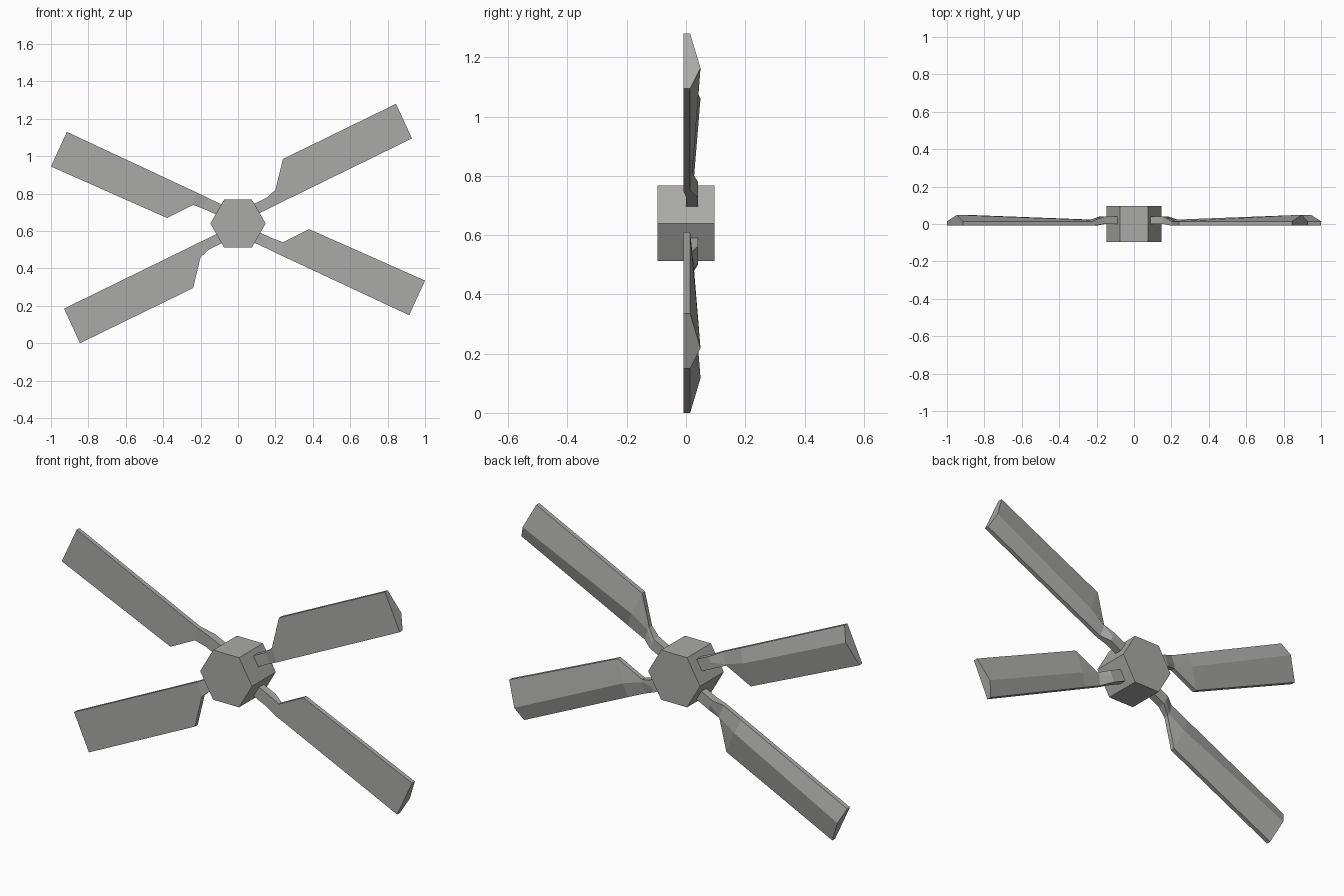
import bpy, bmesh, math

if "Cube" in bpy.data.objects:
    bpy.data.objects.remove(bpy.data.objects["Cube"])

grey = bpy.data.materials.new("metal grey")
grey.diffuse_color = (0.4, 0.4, 0.39, 1)
grey.use_nodes = True
grey.node_tree.nodes["Principled BSDF"].inputs["Base Color"].default_value = grey.diffuse_color
CZ = 0.64  # height of the hub axis


def finish(name, bm):
    bmesh.ops.recalc_face_normals(bm, faces=bm.faces)
    me = bpy.data.meshes.new(name)
    bm.to_mesh(me)
    bm.free()
    me.materials.append(grey)
    ob = bpy.data.objects.new(name, me)
    bpy.context.collection.objects.link(ob)


# hexagonal hub, axis along y
bm = bmesh.new()
rings = [[bm.verts.new((0.148 * math.cos(i * math.pi / 3), y,
                        CZ + 0.148 * math.sin(i * math.pi / 3))) for i in range(6)]
         for y in (-0.097, 0.097)]
for i in range(6):
    j = (i + 1) % 6
    bm.faces.new((rings[0][i], rings[0][j], rings[1][j], rings[1][i]))
for r in rings:
    bm.faces.new(r)
finish("hub", bm)

# y profile per section: front, edge back, ridge back, ridge position across the chord
PROFILE = [(0.0, 0.04, 0.04, 0.5), (0.0, 0.04, 0.04, 0.5),
           (-0.009, 0.014, 0.022, 0.85), (-0.009, 0.014, 0.026, 0.38),
           (-0.009, 0.014, 0.049, 0.37)]


# blade with stem, lofted through (straight edge, wide edge) pairs in x, z
def blade(name, chords, turn):
    bm = bmesh.new()
    s = -1 if turn else 1
    loops = []
    for (px, pz, qx, qz), (f, b, r, t) in zip(chords, PROFILE):
        pts = [(px, f, pz), (qx, f, qz), (qx, b, qz),
               (px + (qx - px) * t, r, pz + (qz - pz) * t), (px, b, pz)]
        loops.append([bm.verts.new((s * x, y, CZ + s * (z - CZ))) for x, y, z in pts])
    for a, c in zip(loops, loops[1:]):
        for i in range(5):
            j = (i + 1) % 5
            bm.faces.new((a[i], a[j], c[j], c[i]))
    bm.faces.new(loops[0])
    bm.faces.new(loops[-1])
    finish(name, bm)


rising = [(0.045, 0.661, 0.022, 0.711), (0.18, 0.728, 0.156, 0.78),
          (0.225, 0.75, 0.20, 0.82), (0.325, 0.799, 0.24, 0.985),
          (0.93, 1.095, 0.845, 1.28)]
falling = [(0.022, 0.568, 0.047, 0.624), (0.158, 0.505, 0.184, 0.561),
           (0.225, 0.472, 0.24, 0.54), (0.32, 0.428, 0.38, 0.61),
           (0.915, 0.15, 1.0, 0.335)]
blade("blade_upper_right", rising, False)
blade("blade_lower_left", rising, True)
blade("blade_lower_right", falling, False)
blade("blade_upper_left", falling, True)
